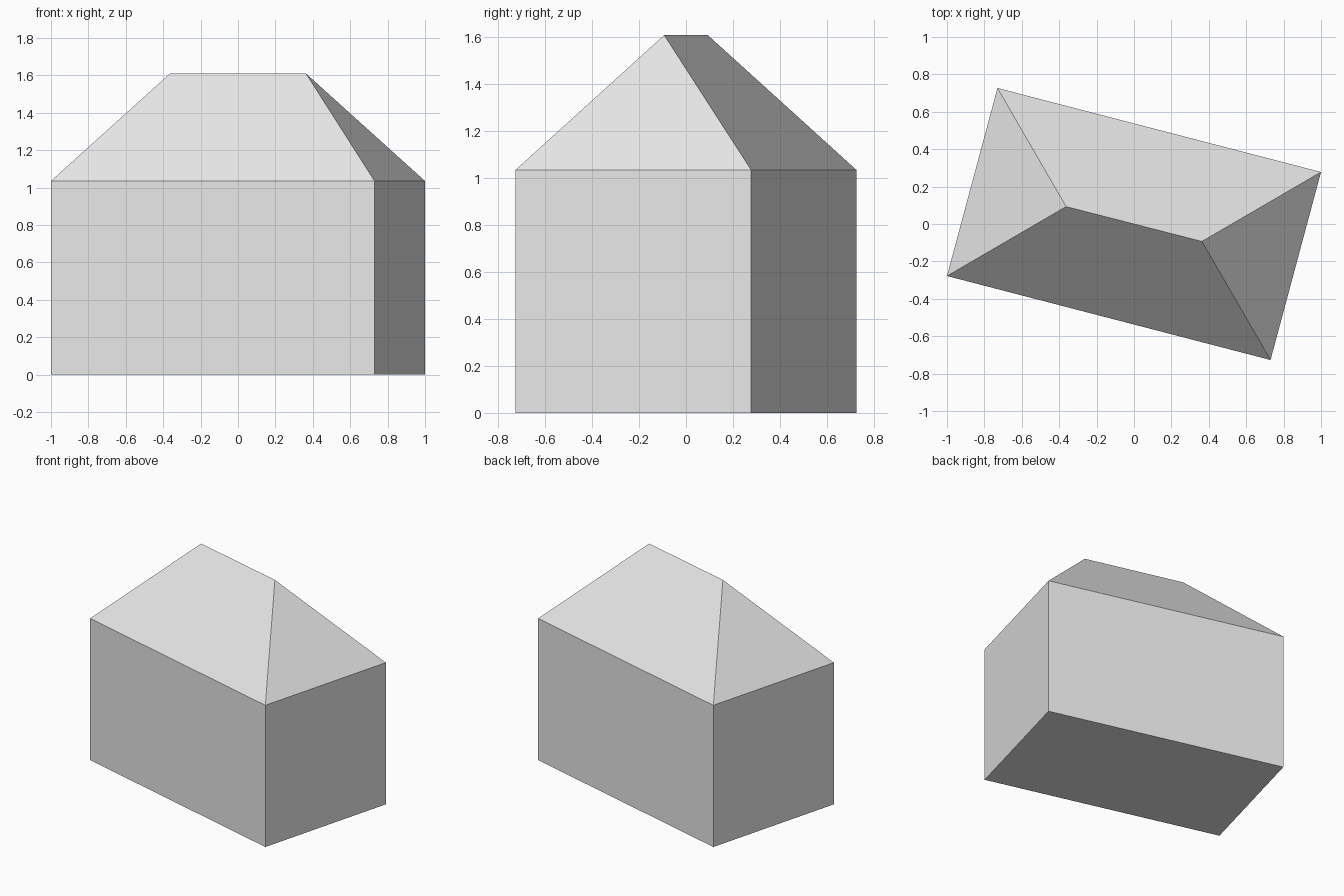
import bpy
import bmesh
from mathutils import Vector

cube = bpy.data.objects.get("Cube")
if cube:
    bpy.data.objects.remove(cube, do_unlink=True)

EAVE, RIDGE = 1.035, 1.61

# One plain grey for the whole building
grey = bpy.data.materials.new("light_grey")
grey.use_nodes = True
colour = (0.8, 0.8, 0.8, 1.0)
grey.diffuse_color = colour
grey.node_tree.nodes["Principled BSDF"].inputs["Base Color"].default_value = colour


def finish(bm, name):
    """Turn a bmesh into a flat-shaded grey object."""
    mesh = bpy.data.meshes.new(name)
    bm.to_mesh(mesh)
    bm.free()
    mesh.materials.append(grey)
    obj = bpy.data.objects.new(name, mesh)
    bpy.context.collection.objects.link(obj)
    return obj


# Footprint, turned about z: two corners and their opposites
front_corner, right_corner = Vector((0.73, -0.727)), Vector((1.0, 0.278))
footprint = [-right_corner, front_corner, right_corner, -front_corner]
ridge_end = Vector((0.363, -0.093))

# Walls and floor, open under the roof
bm = bmesh.new()
low = [bm.verts.new((*p, 0)) for p in footprint]
high = [bm.verts.new((*p, EAVE)) for p in footprint]
bm.faces.new(low[::-1])
for i in range(4):
    j = (i + 1) % 4
    bm.faces.new((low[i], low[j], high[j], high[i]))
finish(bm, "walls")

# Hipped roof: two long slopes and two triangular ends
bm = bmesh.new()
a, b, c, d = [bm.verts.new((*p, EAVE)) for p in footprint]
left_end = bm.verts.new((*-ridge_end, RIDGE))
right_end = bm.verts.new((*ridge_end, RIDGE))
for face in ((a, b, right_end, left_end), (b, c, right_end),
             (c, d, left_end, right_end), (d, a, left_end)):
    bm.faces.new(face)
finish(bm, "hipped_roof")
